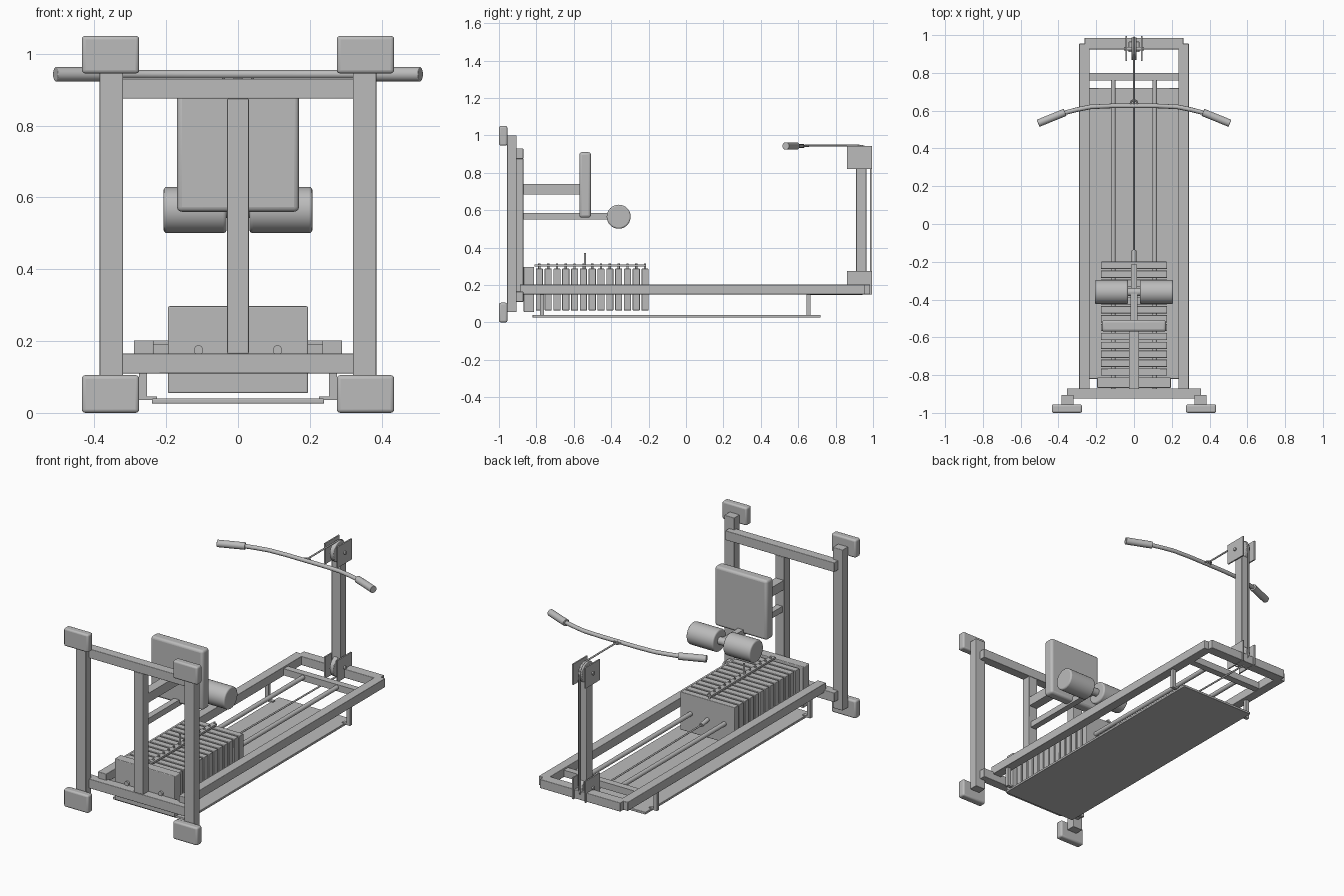
import bpy
import math
from mathutils import Vector

cube = bpy.data.objects.get("Cube")
if cube:
    bpy.data.objects.remove(cube, do_unlink=True)

GREY = 0.5
steel = bpy.data.materials.new("plain grey")
steel.use_nodes = True
steel.diffuse_color = (GREY, GREY, GREY, 1)
steel.node_tree.nodes["Principled BSDF"].inputs["Base Color"].default_value = (GREY, GREY, GREY, 1)


def finish(ob, name, bevel=0, smooth=False):
    ob.name = name
    ob.data.materials.append(steel)
    if bevel:
        mod = ob.modifiers.new("rounded edges", 'BEVEL')
        mod.width = bevel
        mod.segments = 3
        mod.limit_method = 'ANGLE'
        mod.angle_limit = math.radians(50)
    if smooth or bevel:
        bpy.ops.object.shade_smooth_by_angle(angle=math.radians(35))
    return ob


def box(name, x, y, z, bevel=0):
    """Box from (low, high) ranges on each axis."""
    spans = (x, y, z)
    bpy.ops.mesh.primitive_cube_add(size=1, location=[(a + b) / 2 for a, b in spans])
    ob = bpy.context.object
    ob.scale = [b - a for a, b in spans]
    bpy.ops.object.transform_apply(location=False, rotation=False, scale=True)
    return finish(ob, name, bevel)


def pair(name, x, y, z, bevel=0):
    """Matching boxes on the left and right sides."""
    box("left_" + name, x, y, z, bevel)
    box("right_" + name, (-x[1], -x[0]), y, z, bevel)


def rod(name, a, b, radius, bevel=0, sides=32):
    a, b = Vector(a), Vector(b)
    bpy.ops.mesh.primitive_cylinder_add(vertices=sides, radius=radius,
                                        depth=(b - a).length, location=(a + b) / 2)
    ob = bpy.context.object
    ob.rotation_euler = (b - a).to_track_quat('Z', 'Y').to_euler()
    return finish(ob, name, bevel, True)


def tube(name, points, radius):
    curve = bpy.data.curves.new(name, 'CURVE')
    curve.dimensions = '3D'
    curve.bevel_depth = radius
    curve.bevel_resolution = 3
    curve.use_fill_caps = True
    spline = curve.splines.new('POLY')
    spline.points.add(len(points) - 1)
    for p, co in zip(spline.points, points):
        p.co = (*co, 1)
    spline.use_smooth = True
    ob = bpy.data.objects.new(name, curve)
    bpy.context.collection.objects.link(ob)
    curve.materials.append(steel)


# End frame with block feet
for level, z in (("lower", (0, 0.105)), ("upper", (0.945, 1.05))):
    pair(level + "_foot", (0.275, 0.435), (-1, -0.955), z, 0.01)
pair("base_rail", (0.32, 0.385), (-0.957, -0.905), (0.055, 1.0), 0.003)
for level, z in (("lower", (0.11, 0.165)), ("upper", (0.875, 0.93))):
    box(level + "_crossbar", (-0.355, 0.355), (-0.925, -0.87), z, 0.003)
box("centre_post", (-0.03, 0.03), (-0.925, -0.87), (0.165, 0.875), 0.003)

# Seat pad and knee rollers
box("seat_support", (-0.027, 0.027), (-0.87, -0.57), (0.685, 0.74))
box("seat_pad", (-0.17, 0.17), (-0.57, -0.508), (0.56, 0.91), 0.014)
box("roller_support", (-0.018, 0.018), (-0.87, -0.36), (0.55, 0.585))
rod("roller_axle", (-0.05, -0.36, 0.565), (0.05, -0.36, 0.565), 0.022)
for side, s in (("left", 1), ("right", -1)):
    rod(side + "_knee_roller", (s * 0.032, -0.36, 0.565), (s * 0.207, -0.36, 0.565), 0.064, 0.008, 48)

# Long main frame
pair("side_rail", (0.235, 0.29), (-0.888, 0.955), (0.15, 0.202), 0.003)
box("frame_end", (-0.262, 0.262), (0.925, 0.985), (0.15, 0.202), 0.003)
box("guide_crossbar", (-0.235, 0.235), (0.76, 0.8), (0.153, 0.192))

# Shroud panel and its brackets
box("back_panel", (-0.24, 0.24), (-0.82, 0.72), (0.026, 0.04), 0.003)
for end, y in (("front", -0.77), ("rear", 0.655)):
    pair(end + "_panel_bracket", (0.254, 0.276), (y - 0.01, y + 0.01), (0.036, 0.16))
    pair(end + "_panel_tab", (0.225, 0.276), (y - 0.01, y + 0.01), (0.036, 0.046))

# Weight stack
box("stack_base", (-0.195, 0.195), (-0.868, -0.812), (0.055, 0.297), 0.004)
PLATES = 13
for i in range(PLATES):
    y = -0.803 + i * 0.0471
    box(f"weight_plate_{i + 1}", (-0.176, 0.176), (y, y + 0.038), (0.064, 0.287), 0.003)
    rod(f"plate_peg_{i + 1}", (0, y + 0.019, 0.28), (0, y + 0.019, 0.316), 0.006, sides=12)
box("selector_strip", (-0.015, 0.015), (-0.81, -0.215), (0.298, 0.309))
box("selector_stem", (-0.014, 0.014), (-0.81, -0.2), (0.16, 0.19))
rod("selector_pin", (0, -0.54, 0.28), (0, -0.54, 0.37), 0.006, sides=16)
for side, x in (("left", 0.11), ("right", -0.11)):
    rod(side + "_guide_rod", (x, -0.88, 0.175), (x, 0.775, 0.175), 0.013)
rod("cable_anchor", (0, -0.205, 0.17), (0, -0.14, 0.16), 0.012)

# Mast with pulleys held between bracket plates
box("mast", (-0.029, 0.029), (0.91, 0.965), (0.2, 0.84), 0.003)
for level, z, axle in (("lower", (0.148, 0.275), 0.21), ("upper", (0.82, 0.942), 0.885)):
    pair(level + "_pulley_bracket", (0.036, 0.044), (0.862, 0.995), z)
    rod(level + "_pulley_axle", (-0.052, 0.928, axle), (0.052, 0.928, axle), 0.01)
    rod(level + "_pulley", (-0.013, 0.928, axle), (0.013, 0.928, axle), 0.06, 0.004, 40)


# Cable from the stack around both pulleys to the pull bar
def wrap(axle, start, end, steps=8):
    angles = [math.radians(start + (end - start) * i / steps) for i in range(steps + 1)]
    return [(0, 0.928 + 0.06 * math.cos(a), axle + 0.06 * math.sin(a)) for a in angles]


tube("cable", [(0, -0.14, 0.16)] + wrap(0.21, -90, 0) + wrap(0.885, 0, 90) + [(0, 0.635, 0.945)], 0.005)

# Bent pull bar with grips
half = [(0.12, 0.625), (0.23, 0.62), (0.3, 0.606), (0.37, 0.588)]
path = [(-x, y, 0.943) for x, y in reversed(half)] + [(x, y, 0.943) for x, y in half]
tube("pull_bar", path, 0.012)
for side, s in (("left", 1), ("right", -1)):
    rod(side + "_grip", (s * 0.365, 0.591, 0.943), (s * 0.508, 0.533, 0.943), 0.02, 0.002)
bpy.ops.mesh.primitive_torus_add(major_radius=0.018, minor_radius=0.005, major_segments=24,
                                 minor_segments=8, location=(0, 0.638, 0.943))
finish(bpy.context.object, "bar_ring", smooth=True)
